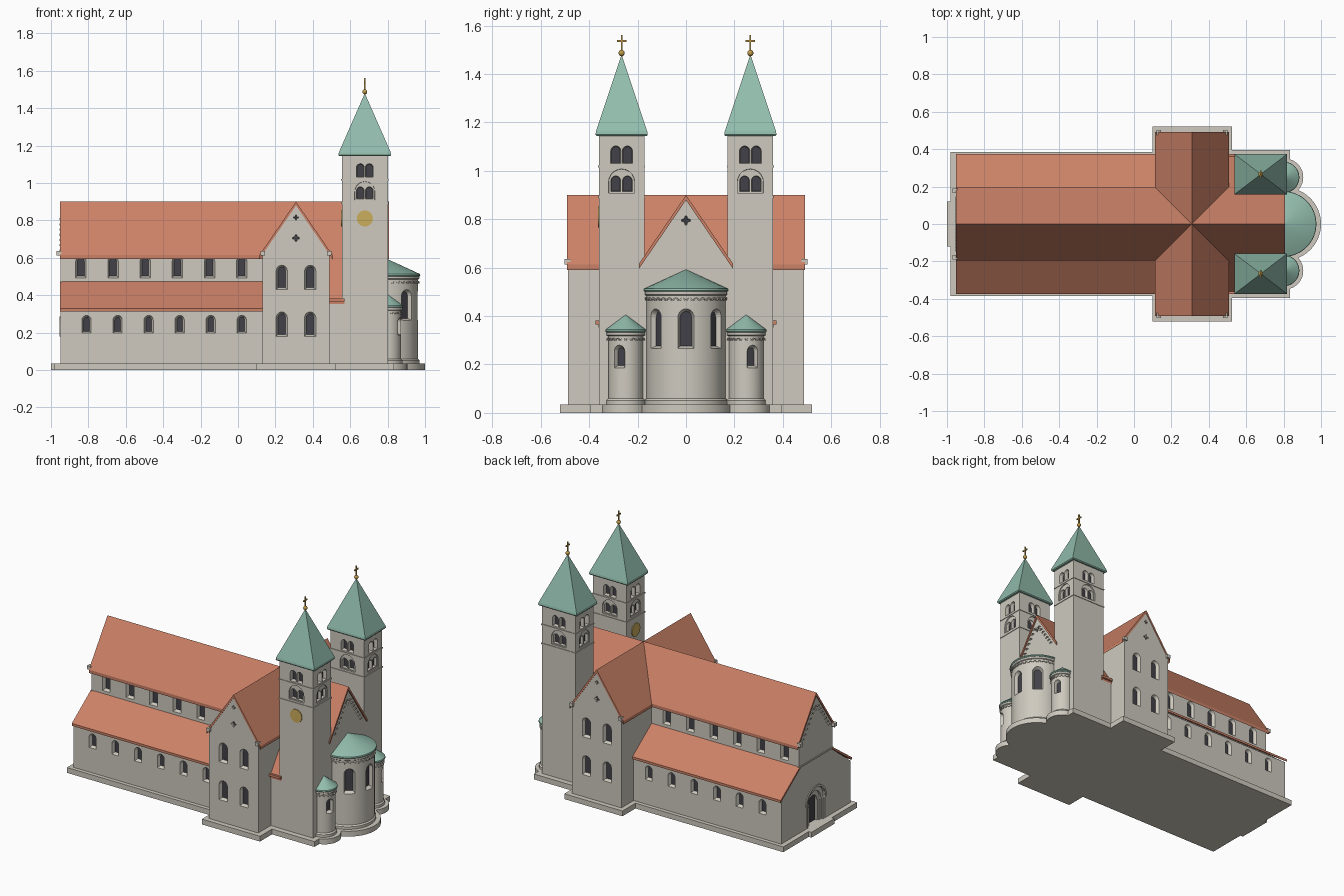
import bpy, bmesh, math
from mathutils import Matrix, Vector

if "Cube" in bpy.data.objects:
    bpy.data.objects.remove(bpy.data.objects["Cube"])


def material(name, rgb):
    m = bpy.data.materials.new(name)
    m.diffuse_color = (*rgb, 1)
    m.use_nodes = True
    m.node_tree.nodes["Principled BSDF"].inputs["Base Color"].default_value = m.diffuse_color
    return m


STONE = material("stone", (0.62, 0.59, 0.52))
GLASS = material("dark_glass", (0.055, 0.053, 0.065))
TILE = material("roof_tile", (0.60, 0.22, 0.135))
COPPER = material("green_copper", (0.29, 0.51, 0.42))
GOLD = material("gold", (0.52, 0.33, 0.07))
DIAL = material("clock_gold", (0.60, 0.42, 0.11))


def finish(bm, name, mats, smooth=False):
    bmesh.ops.recalc_face_normals(bm, faces=bm.faces)
    me = bpy.data.meshes.new(name)
    bm.to_mesh(me)
    bm.free()
    for m in mats:
        me.materials.append(m)
    if smooth:
        me.shade_smooth()
        me.set_sharp_from_angle(angle=math.radians(30))
    ob = bpy.data.objects.new(name, me)
    bpy.context.collection.objects.link(ob)
    return ob


def loft(bm, rings, end_mat=0):
    rows = [[bm.verts.new(p) for p in r] for r in rings]
    n = len(rows[0])
    for a, b in zip(rows, rows[1:]):
        for i in range(n):
            bm.faces.new((a[i], a[(i + 1) % n], b[(i + 1) % n], b[i]))
    bm.faces.new(rows[0])
    bm.faces.new(rows[-1]).material_index = end_mat


def prism(name, pts, a, b, mat, axis="x"):
    bm = bmesh.new()
    put = (lambda s, p: (s, p[0], p[1])) if axis == "x" else (lambda s, p: (p[0], s, p[1]))
    loft(bm, [[put(s, p) for p in pts] for s in (a, b)])
    return finish(bm, name, [mat, GLASS])


def box(name, x0, x1, y0, y1, z0, z1, mat=STONE):
    return prism(name, [(y0, z0), (y1, z0), (y1, z1), (y0, z1)], x0, x1, mat)


def lathe(name, cx, cy, profile, mat, a0=0, a1=360, n=64):
    # a full turn makes rings; a half turn is closed by a flat back
    bm = bmesh.new()
    k = n if a1 - a0 == 360 else n + 1
    ang = [math.radians(a0 + (a1 - a0) * i / n) for i in range(k)]
    loft(bm, [[(cx + r * math.cos(a), cy + r * math.sin(a), z) for a in ang] for r, z in profile])
    return finish(bm, name, [mat, GLASS], True)


def frame(p, n):
    n, up = Vector(n), Vector((0, 0, 1))
    m = Matrix((up.cross(n), up, n)).transposed().to_4x4()
    m.translation = p
    return m


def arch(w, h, dx=0, dy=0, n=10):
    arc = [math.pi * i / n for i in range(n + 1)]
    return [(dx - w / 2, dy), (dx + w / 2, dy)] + [
        (dx + w / 2 * math.cos(a), dy + h - w / 2 + w / 2 * math.sin(a)) for a in arc]


def foil(r, dy=0):
    return [(r * (1 + 0.4 * math.cos(4 * a)) * math.cos(a), dy + r * (1 + 0.4 * math.cos(4 * a)) * math.sin(a))
            for a in (math.tau * i / 32 for i in range(32))]


def recess(bm, f, outer, inner, depth, mat=1):
    loft(bm, [[f @ Vector((*p, z)) for p in o] for o, z in ((outer, 0.012), (outer, 0), (inner, -depth))], mat)


def window(bm, f, w, h, dx=0, dy=0, s=0.01, depth=0.02):
    o = arch(w, h, dx, dy)
    # drop the doubled spring points so the outline stays clean
    o2 = arch(w - 2 * s, h - 2 * s, dx, dy + s)
    recess(bm, f, o, o2, depth)


def cut(ob, bm):
    tool = finish(bm, "cutter", [STONE, GLASS])
    tool.hide_render = True
    mod = ob.modifiers.new("cut", "BOOLEAN")
    mod.operation, mod.solver, mod.object = "DIFFERENCE", "EXACT", tool
    me = bpy.data.meshes.new_from_object(ob.evaluated_get(bpy.context.evaluated_depsgraph_get()))
    ob.modifiers.clear()
    ob.data = me
    bpy.data.objects.remove(tool)


def half_ring(bm, f, dx, dy, r0, r1, depth, n=8):
    arc = [math.pi * i / n for i in range(n + 1)]
    o = [(r1 * math.cos(a), r1 * math.sin(a)) for a in arc] + [(r0 * math.cos(a), r0 * math.sin(a)) for a in reversed(arc)]
    loft(bm, [[f @ Vector((dx + x, dy + y, z)) for x, y in o] for z in (-0.006, depth)])


K = 1.46                                     # pitch shared by the high roofs


def house(half, top=0.88, c=0):
    return [(c - half, 0), (c + half, 0), (c + half, top - K * half), (c, top), (c - half, top - K * half)]


def chevron(half, c=0, t=0.90, u=0.879):
    return [(c - half, t - K * half), (c, t), (c + half, t - K * half),
            (c + half, u - K * half), (c, u), (c - half, u - K * half)]


# Plinth
box("plinth_nave", -0.98, 0.2, -0.385, 0.385, 0, 0.035)
box("plinth_transept", 0.1, 0.525, -0.52, 0.52, 0, 0.035)
box("plinth_choir", 0.4, 0.835, -0.395, 0.395, 0, 0.035)
box("portal_step", -1.0, -0.95, -0.12, 0.12, 0, 0.035)
lathe("plinth_apse", 0.805, 0, [(0.195, 0), (0.195, 0.035)], STONE)

# Nave with clerestory windows, portal and gable openings
nave = prism("nave", house(0.173), -0.948, 0.80, STONE)
west, east = frame((-0.948, 0, 0), (-1, 0, 0)), frame((0.80, 0, 0), (1, 0, 0))
bm = bmesh.new()
for s in (-1, 1):
    for i in range(6):
        window(bm, frame((-0.84 + 0.172 * i, s * 0.173, 0), (0, s, 0)), 0.056, 0.115, 0, 0.493)
for f in (west, east):
    recess(bm, f, foil(0.014, 0.795), foil(0.012, 0.795), 0.015)
cut(nave, bm)
for w, h, d, m in ((0.19, 0.24, 0.012, 0), (0.14, 0.21, 0.024, 0), (0.09, 0.18, 0.036, 1)):
    bm = bmesh.new()
    recess(bm, west, arch(w, h, 0, 0.035), arch(w - 0.002, h - 0.001, 0, 0.035), d, m)
    cut(nave, bm)
prism("nave_roof", chevron(0.195), -0.953, 0.808, TILE)
box("west_string_course", -0.953, -0.94, -0.177, 0.177, 0.466, 0.475)
bm = bmesh.new()
half_ring(bm, west, 0, 0.18, 0.095, 0.107, 0.006, 16)
finish(bm, "portal_arch", [STONE])
for s in (-1, 1):
    for y, x in ((0.083, -0.941), (0.058, -0.929)):
        lathe("portal_column", x, s * y, [(0.008, 0.035), (0.008, 0.17)], STONE, n=12)

# Arched friezes following both nave gables
for name, f in (("west_frieze", west), ("east_frieze", east)):
    bm = bmesh.new()
    for s in (-1, 1):
        for i in range(7):
            y = 0.022 + 0.019 * i
            half_ring(bm, f, s * y, 0.845 - K * y - 0.012, 0.006, 0.011, 0.006)
    finish(bm, name, [STONE])

# Transept
transept = prism("transept", house(0.18, c=0.31), -0.488, 0.488, STONE, "y")
bm = bmesh.new()
for s in (-1, 1):
    f = frame((0.31, s * 0.488, 0), (0, s, 0))
    for dx in (-0.076, 0.076):
        for z in (0.18, 0.43):
            window(bm, f, 0.06, 0.13, dx, z)
    for z, r in ((0.815, 0.01), (0.705, 0.014)):
        recess(bm, f, foil(r, z), foil(r * 0.9, z), 0.015)
cut(transept, bm)
prism("transept_roof", chevron(0.197, 0.31), -0.491, 0.491, TILE, "y")

for s in (-1, 1):
    # Kneeler stones at the gable feet
    for x in (0.133, 0.487):
        box("transept_kneeler", x - 0.012, x + 0.012, s * 0.49 - 0.013, s * 0.49 + 0.013, 0.613, 0.636)
    box("nave_kneeler", -0.97, -0.944, s * 0.178 - 0.013, s * 0.178 + 0.013, 0.613, 0.636)

    # Side aisle with lean-to roof
    aisle = prism("aisle", [(s * 0.165, 0), (s * 0.36, 0), (s * 0.36, 0.312), (s * 0.165, 0.464)], -0.948, 0.2, STONE)
    bm = bmesh.new()
    for i in range(6):
        window(bm, frame((-0.81 + 0.166 * i, s * 0.36, 0), (0, s, 0)), 0.05, 0.095, 0, 0.197)
    cut(aisle, bm)
    prism("aisle_roof", [(s * 0.168, 0.477), (s * 0.373, 0.329), (s * 0.373, 0.313), (s * 0.168, 0.461)], -0.953, 0.2, TILE)

    # Long roof slope between transept and tower
    prism("choir_roof", [(s * y, t - K * y) for y, t in ((0.19, 0.9), (0.362, 0.9), (0.362, 0.88), (0.19, 0.88))], 0.45, 0.57, TILE)
    box("choir_eave", 0.45, 0.57, s * 0.367 - 0.007, s * 0.367 + 0.007, 0.366, 0.382, TILE)

    # Tower with twin openings on four sides
    cx, cy, hx, hy = 0.678, s * 0.266, 0.123, 0.0935
    tower = box("tower", cx - hx, cx + hx, cy - hy, cy + hy, 0, 1.15)
    niches, lights = bmesh.new(), bmesh.new()
    for nx, ny in ((1, 0), (-1, 0), (0, 1), (0, -1)):
        f = frame((cx + nx * hx, cy + ny * hy, 0), (nx, ny, 0))
        recess(niches, f, arch(0.108, 0.1, 0, 0.908), arch(0.106, 0.099, 0, 0.908), 0.007, 0)
        for dx in (-0.024, 0.024):
            window(lights, f, 0.042, 0.066, dx, 0.914, 0.003, 0.025)
            window(lights, f, 0.042, 0.072, dx, 1.031, 0.003, 0.025)
    cut(tower, niches)
    cut(tower, lights)
    for z in (0.888, 1.014):
        box("tower_string_course", cx - hx - 0.004, cx + hx + 0.004, cy - hy - 0.004, cy + hy + 0.004, z, z + 0.008)
    bm = bmesh.new()
    loft(bm, [[(cx + a * u, cy + b * v, z) for a, b in ((-1, -1), (1, -1), (1, 1), (-1, 1))]
              for u, v, z in ((0.136, 0.104, 1.144), (0.141, 0.108, 1.15), (0.139, 0.106, 1.163), (0.002, 0.002, 1.475))])
    finish(bm, "tower_roof", [COPPER])

    # Finial ball and cross
    bm = bmesh.new()
    bmesh.ops.create_uvsphere(bm, u_segments=16, v_segments=10, radius=0.013, matrix=Matrix.Translation((cx, cy, 1.487)))
    finish(bm, "finial_ball", [GOLD], True)
    box("cross_post", cx - 0.0035, cx + 0.0035, cy - 0.0035, cy + 0.0035, 1.465, 1.562, GOLD)
    box("cross_arm", cx - 0.0035, cx + 0.0035, cy - 0.02, cy + 0.02, 1.533, 1.541, GOLD)

# Clock dials on the south tower
for n, p in (((0, -1, 0), (0.678, -0.3595, 0.81)), ((-1, 0, 0), (0.555, -0.266, 0.81))):
    f, bm = frame(p, n), bmesh.new()
    loft(bm, [[f @ Vector((0.043 * math.cos(a), 0.043 * math.sin(a), z)) for a in (math.tau * i / 32 for i in range(32))]
              for z in (-0.002, 0.005)])
    finish(bm, "clock_dial", [DIAL])

# Choir wall under the long slopes
prism("choir_wall", house(0.358), 0.45, 0.57, STONE)


# Apses: wall, base, windows, arched frieze, half-cone roof
def apse(name, y, r, top, peak, angles, win, arches, ring):
    cx = 0.80
    wall = lathe(name + "_wall", cx, y, [(r, 0), (r, top)], STONE)
    bm = bmesh.new()
    for a in angles:
        d = Vector((math.cos(math.radians(a)), math.sin(math.radians(a)), 0))
        window(bm, frame(Vector((cx, y, 0)) + d * r, d), win[0], win[1], 0, win[2], 0.011, 0.024)
    cut(wall, bm)
    lathe(name + "_base", cx, y, [(r + 0.008, 0.03), (r + 0.008, 0.052), (r, 0.06)], STONE, -90, 90, 32)
    lathe(name + "_cornice", cx, y, [(r + 0.002, top - 0.018), (r + 0.007, top - 0.014), (r + 0.007, top)], STONE, -90, 90, 32)
    bm = bmesh.new()
    for i in range(arches):
        a = math.radians(-90 + 180 * (i + 0.5) / arches)
        d = Vector((math.cos(a), math.sin(a), 0))
        half_ring(bm, frame(Vector((cx, y, 0)) + d * r, d), 0, top - 0.02 - ring * 1.5, ring * 0.6, ring, 0.006)
    finish(bm, name + "_frieze", [STONE])
    lathe(name + "_roof", cx, y, [(r + 0.008, top - 0.002), (r + 0.012, top + 0.003), (r + 0.01, top + 0.01), (0.001, peak)],
          COPPER, -90, 90, 32)


apse("main_apse", 0, 0.163, 0.503, 0.592, (-51, 0, 51), (0.07, 0.165, 0.265), 18, 0.013)
for s in (-1, 1):
    apse("side_apse", s * 0.249, 0.072, 0.335, 0.405, (s * 22,), (0.05, 0.095, 0.185), 10, 0.0105)
    lathe("plinth_side_apse", 0.805, s * 0.25, [(0.1, 0), (0.1, 0.035)], STONE)
